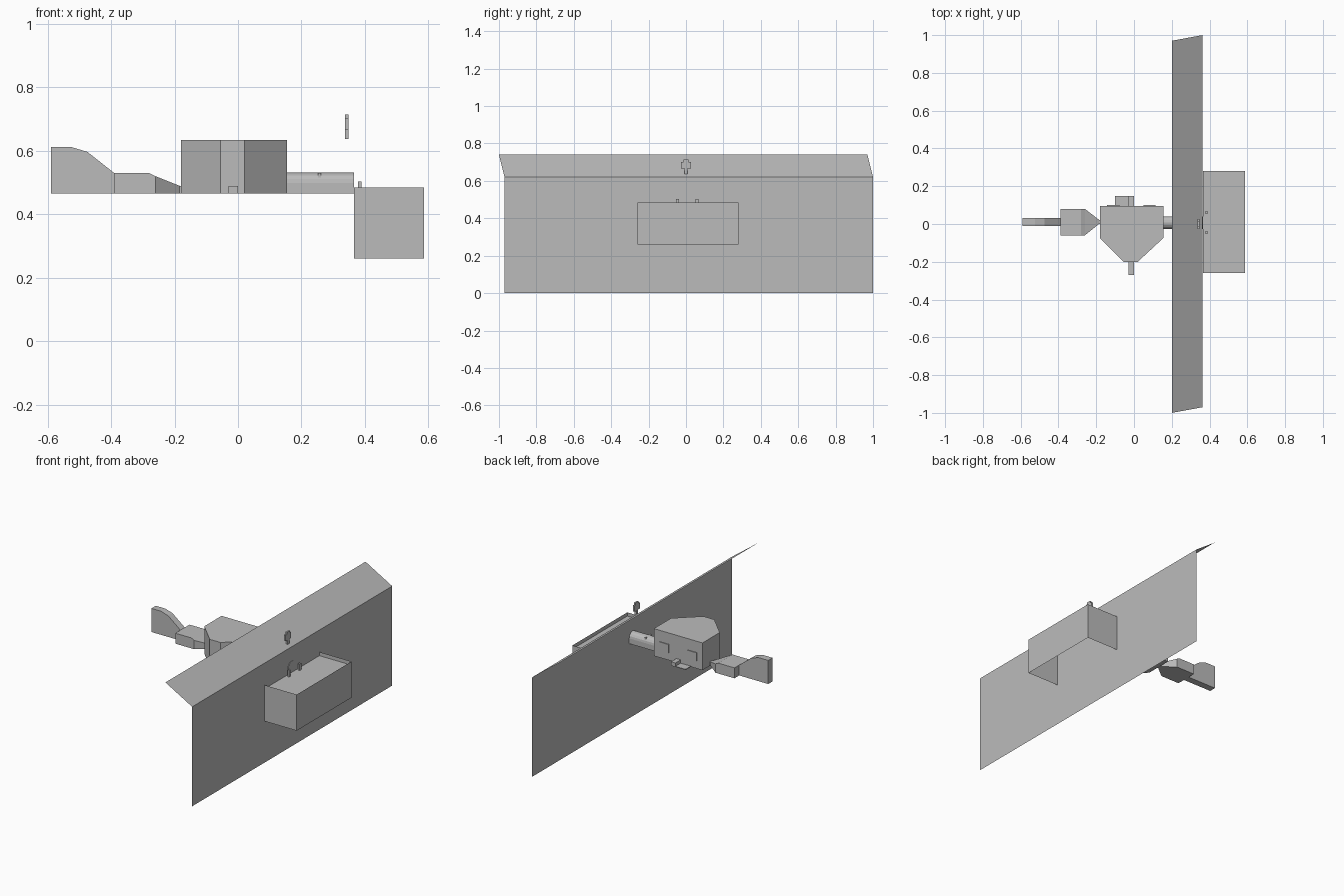
import bpy
import math

cube = bpy.data.objects.get("Cube")
if cube:
    bpy.data.objects.remove(cube, do_unlink=True)

grey = bpy.data.materials.new("plain_grey")
grey.use_nodes = True
GREY = (0.5, 0.5, 0.5, 1)
grey.diffuse_color = GREY
grey.node_tree.nodes["Principled BSDF"].inputs["Base Color"].default_value = GREY


def build(name, verts, faces):
    mesh = bpy.data.meshes.new(name)
    mesh.from_pydata(verts, [], faces)
    mesh.materials.append(grey)
    obj = bpy.data.objects.new(name, mesh)
    bpy.context.collection.objects.link(obj)
    return obj


def prism(name, outline, axis, lo, hi):
    """Extrude a 2D outline along one axis (the other two axes stay in xyz order)."""
    def place(p, h):
        v = list(p)
        v.insert("xyz".index(axis), h)
        return v
    n = len(outline)
    verts = [place(p, h) for h in (lo, hi) for p in outline]
    faces = [(i, (i + 1) % n, n + (i + 1) % n, n + i) for i in range(n)]
    faces += [tuple(reversed(range(n))), tuple(range(n, 2 * n))]
    if axis == "y":
        faces = [f[::-1] for f in faces]
    return build(name, verts, faces)


def box(name, x, y, z):
    outline = [(x[0], y[0]), (x[1], y[0]), (x[1], y[1]), (x[0], y[1])]
    return prism(name, outline, "z", *z)


BASE = 0.465   # underside of the body and tail
WALL = 0.363

# Thin wall with a skewed flap leaning back from its top edge
build("wall", [(WALL, -0.97, 0), (WALL, 1, 0), (WALL, 1, 0.62), (WALL, -0.97, 0.62)],
      [(0, 1, 2, 3)])
build("wall_flap", [(WALL, -0.97, 0.62), (WALL, 1, 0.62), (0.2, 0.97, 0.74), (0.2, -1, 0.74)],
      [(0, 1, 2, 3)])

# Trough: open underneath, top slightly sunk below the rim
x0, x1, y0, y1 = 0.365, 0.587, -0.26, 0.28
corners = [(x0, y0), (x1, y0), (x1, y1), (x0, y1)]
build("trough_sides", [(x, y, z) for z in (0.26, 0.485) for x, y in corners],
      [(i, (i + 1) % 4, 4 + (i + 1) % 4, 4 + i) for i in range(4)])
build("trough_top", [(x, y, 0.462) for x, y in corners], [(0, 1, 2, 3)])
for side, y in (("right", -0.045), ("left", 0.06)):
    box("handle_" + side, (0.378, 0.389), (y - 0.008, y + 0.008), (0.462, 0.503))

# Main body, tapered towards the front
prism("body", [(-0.18, -0.075), (-0.055, -0.2), (0.02, -0.2), (0.155, -0.075),
               (0.155, 0.095), (-0.18, 0.095)], "z", BASE, 0.635)
box("front_peg", (-0.03, 0), (-0.27, -0.2), (BASE, 0.49))
box("back_peg", (-0.03, 0), (0.095, 0.147), (BASE, 0.49))
box("back_step", (-0.1, -0.03), (0.095, 0.147), (BASE, 0.469))
for side, x in (("right", -0.11), ("left", 0.083)):
    box("back_plate_" + side, (x - 0.032, x + 0.032), (0.095, 0.1), (0.512, 0.565))

# Round-topped pipe running through the wall
arc = [(0.007 + 0.034 * math.cos(math.pi * i / 8), 0.498 + 0.034 * math.sin(math.pi * i / 8))
       for i in range(9)]
prism("pipe", [(-0.027, BASE), (0.041, BASE)] + arc, "x", 0.155, 0.366)
box("pipe_pin", (0.252, 0.262), (-0.022, 0.036), (0.516, 0.53))

# Tail: tapered middle segment with its point against the body
lo = [(-0.39, -0.06), (-0.26, -0.06), (-0.185, 0.0), (-0.185, 0.022), (-0.26, 0.08), (-0.39, 0.08)]
top = [(-0.39, -0.06, 0.53), (-0.28, -0.06, 0.53), (-0.26, -0.06, 0.52), (-0.185, 0, 0.49),
       (-0.185, 0.022, 0.49), (-0.26, 0.08, 0.52), (-0.28, 0.08, 0.53), (-0.39, 0.08, 0.53)]
build("tail_middle", [(x, y, BASE) for x, y in lo] + top,
      [(5, 4, 3, 2, 1, 0), (6, 7, 12, 13), (7, 8, 11, 12), (8, 9, 10, 11),
       (0, 1, 8, 7, 6), (1, 2, 9, 8), (2, 3, 10, 9), (3, 4, 11, 10),
       (4, 5, 13, 12, 11), (5, 0, 6, 13)])
box("tail_joint", (-0.19, -0.18), (0, 0.022), (BASE, 0.49))

# Raised tail fin
prism("tail_fin", [(-0.59, BASE), (-0.39, BASE), (-0.39, 0.53), (-0.475, 0.597),
                   (-0.525, 0.612), (-0.59, 0.612)], "y", -0.01, 0.033)

# Small marker standing above the flap
for part, half, z in (("stem", 0.008, (0.637, 0.665)), ("plate", 0.027, (0.665, 0.702)),
                      ("cap", 0.014, (0.702, 0.715))):
    box("marker_" + part, (0.337, 0.348), (-half, half), z)
